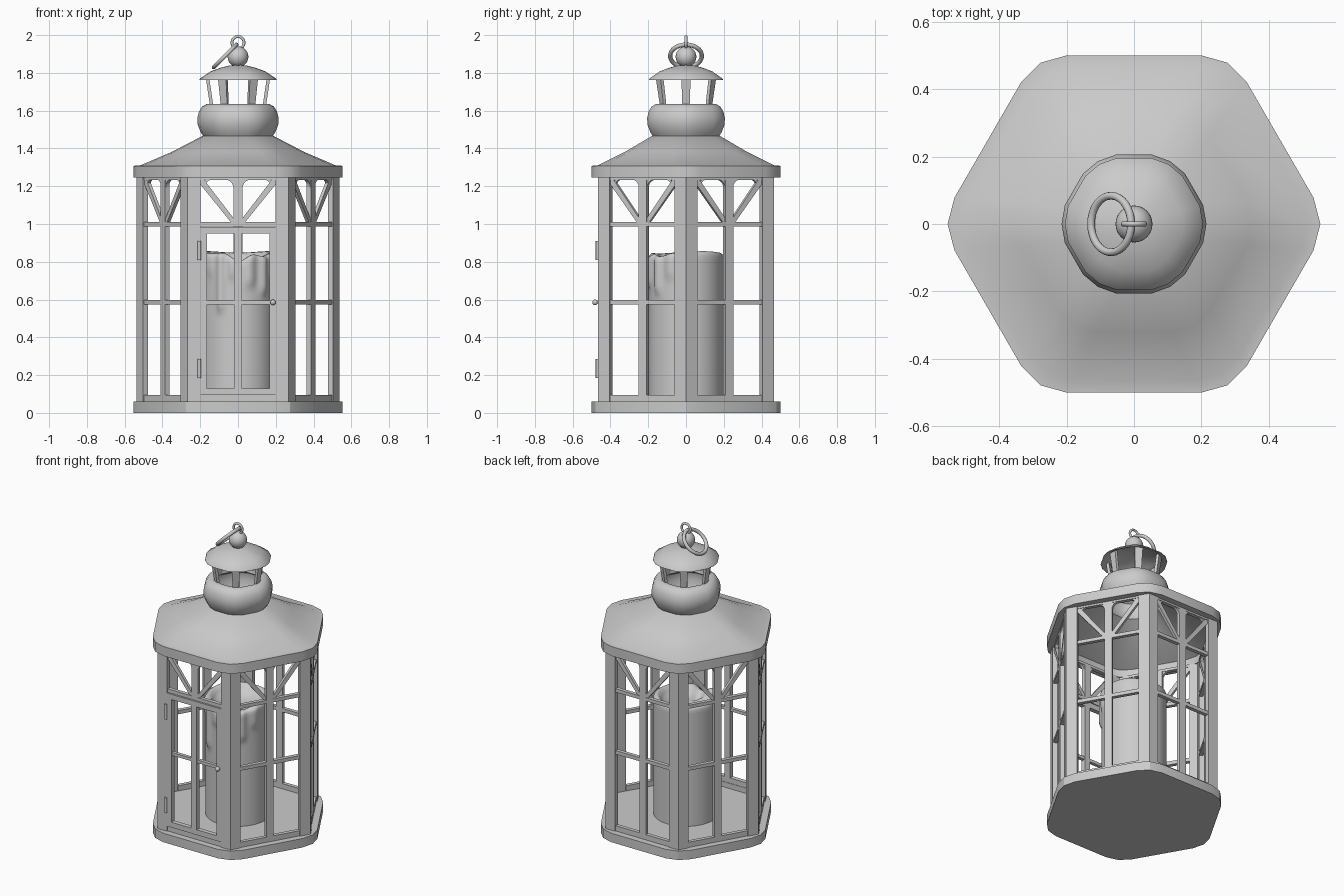
import bpy, bmesh, math
from math import sin, cos, pi, radians, exp
from mathutils import Vector

if "Cube" in bpy.data.objects:
    bpy.data.objects.remove(bpy.data.objects["Cube"])


def finish(name, bm, smooth=None):
    bmesh.ops.recalc_face_normals(bm, faces=bm.faces)
    me = bpy.data.meshes.new(name)
    bm.to_mesh(me)
    bm.free()
    ob = bpy.data.objects.new(name, me)
    bpy.context.collection.objects.link(ob)
    if smooth:
        shade(ob, smooth)
    return ob


def shade(ob, angle=40):
    bpy.ops.object.select_all(action='DESELECT')
    ob.select_set(True)
    bpy.context.view_layer.objects.active = ob
    bpy.ops.object.shade_smooth_by_angle(angle=radians(angle))


def ring(R, z, w):
    """18 points: w=0 gives a hexagon with cut corners, w=1 a circle."""
    off = radians(8.3 + (20 - 8.3) * w)
    side = 0.974 + 0.026 * w
    return [(R * f * cos(k * pi / 3 + o), R * f * sin(k * pi / 3 + o), z)
            for k in range(6) for o, f in ((-off, side), (0, 1), (off, side))]


def loft(name, rings, closed=False, smooth=40):
    bm = bmesh.new()
    rows = [[bm.verts.new(p) for p in r] for r in rings]
    n, m = len(rows[0]), len(rows)
    for i in range(m if closed else m - 1):
        a, b = rows[i], rows[(i + 1) % m]
        for j in range(n):
            bm.faces.new((a[j], a[(j + 1) % n], b[(j + 1) % n], b[j]))
    if not closed:
        bm.faces.new(rows[0])
        bm.faces.new(rows[-1])
    return finish(name, bm, smooth)


def extrude(bm, low, high):
    a = [bm.verts.new(p) for p in low]
    b = [bm.verts.new(p) for p in high]
    bm.faces.new(a)
    bm.faces.new(b)
    for i in range(len(a)):
        j = (i + 1) % len(a)
        bm.faces.new((a[i], a[j], b[j], b[i]))


def panel_prism(bm, ang, pts, d0, d1):
    """Outline (u, z) in the plane of a lantern side, between two depths."""
    n, u = Vector((cos(ang), sin(ang), 0)), Vector((-sin(ang), cos(ang), 0))
    f = lambda d: [n * d + u * p[0] + Vector((0, 0, p[1])) for p in pts]
    extrude(bm, f(d0), f(d1))


def panel_box(bm, ang, u0, u1, z0, z1, d0=0.434, d1=0.459):
    panel_prism(bm, ang, [(u0, z0), (u1, z0), (u1, z1), (u0, z1)], d0, d1)


# Base slab
loft("base", [ring(0.553, 0, 0), ring(0.553, 0.06, 0)], smooth=25)

# Corner posts, V-shaped in section
AP, L, T = 0.465, 0.07, 0.03
bm = bmesh.new()
for k in range(6):
    c = k * pi / 3
    P = Vector((cos(c), sin(c), 0)) * AP / cos(pi / 6)
    n = [Vector((cos(c + s * pi / 6), sin(c + s * pi / 6), 0)) for s in (1, -1)]
    e = [Vector((-n[0].y, n[0].x, 0)) * L, Vector((n[1].y, -n[1].x, 0)) * L]
    Q = P * (1 - T / AP)
    pts = [P + e[0], P, P + e[1], P + e[1] - n[1] * T, Q, P + e[0] - n[0] * T]
    extrude(bm, [p + Vector((0, 0, 0.06)) for p in pts],
            [p + Vector((0, 0, 1.25)) for p in pts])
finish("corner_posts", bm)

# Window bars on all six sides (the front one leaves room for the door)
H = 0.2
for k in range(6):
    ang = -pi / 2 + k * pi / 3
    bm = bmesh.new()
    panel_box(bm, ang, -H, H, 0.06, 0.095)
    panel_box(bm, ang, -H, H, 0.987, 1.01)
    panel_box(bm, ang, -H, H, 1.233, 1.25)
    panel_box(bm, ang, -0.024, 0.024, 1.0 if k == 0 else 0.09, 1.24)
    if k:
        panel_box(bm, ang, -H, H, 0.573, 0.597)
    for s in (-1, 1):
        # diagonal brace and rounded fillets under the top rail
        panel_prism(bm, ang, [(0, 1.0), (s * 0.03, 1.0), (s * 0.2, 1.21),
                              (s * 0.2, 1.235), (s * 0.18, 1.235)], 0.437, 0.456)
        for cx, d, r in ((s * 0.024, s, 0.045), (s * 0.172, -s, 0.035)):
            arc = [(cx + d * r * (1 - sin(t * pi / 12)), 1.235 - r + r * cos(t * pi / 12))
                   for t in range(7)]
            panel_prism(bm, ang, [(cx, 1.235)] + arc, 0.437, 0.456)
    finish("front_window_bars" if k == 0 else "side_window_bars", bm)

# Door
bm = bmesh.new()
F = -pi / 2
for u0, u1, z0, z1 in ((-0.2, -0.165, 0.095, 0.985), (0.168, 0.2, 0.095, 0.985),
                       (-0.165, 0.168, 0.095, 0.13), (-0.165, 0.168, 0.95, 0.985),
                       (-0.02, 0.022, 0.13, 0.95)):
    panel_box(bm, F, u0, u1, z0, z1, 0.437, 0.467)
panel_box(bm, F, -0.165, 0.168, 0.575, 0.595, 0.44, 0.462)
finish("door", bm)

# Door hinges and knob
for z in (0.235, 0.86):
    bpy.ops.mesh.primitive_cylinder_add(vertices=10, radius=0.009, depth=0.1,
                                        location=(-0.205, -0.469, z))
    bpy.context.object.name = "hinge"
    shade(bpy.context.object)
bpy.ops.mesh.primitive_uv_sphere_add(segments=14, ring_count=8, radius=0.015,
                                     location=(0.185, -0.481, 0.585))
bpy.context.object.name = "door_knob"
shade(bpy.context.object, 60)

# Roof shell with its rim
roof = [(0.553, 1.245, 0), (0.553, 1.308, 0), (0.515, 1.311, 0), (0.35, 1.382, 0.2),
        (0.19, 1.465, 0.6), (0.165, 1.465, 0.6), (0.33, 1.365, 0.2),
        (0.495, 1.295, 0), (0.495, 1.245, 0)]
loft("roof", [ring(*p) for p in roof], closed=True)

# Rounded neck above the roof
neck = [(0.18, 1.46), (0.197, 1.485), (0.213, 1.525), (0.215, 1.56), (0.207, 1.595),
        (0.19, 1.622), (0.165, 1.636), (0.14, 1.632), (0.135, 1.61), (0.185, 1.58),
        (0.195, 1.53), (0.165, 1.465)]
loft("neck", [ring(r, z, 0.6) for r, z in neck], closed=True)

# Slanted struts of the vent
bm = bmesh.new()
for k in range(6):
    c = k * pi / 3
    n, u = Vector((cos(c), sin(c), 0)), Vector((-sin(c), cos(c), 0))
    sec = lambda r, h, z: [n * (r + a) + u * b + Vector((0, 0, z))
                           for a, b in ((0, -h), (0, h), (-0.018, h), (-0.018, -h))]
    extrude(bm, sec(0.147, 0.019, 1.615), sec(0.172, 0.025, 1.785))
finish("vent_struts", bm)

# Cap
cap = [(0.205, 1.762), (0.202, 1.77), (0.145, 1.808), (0.09, 1.828), (0.04, 1.84),
       (0.004, 1.842), (0.004, 1.826), (0.085, 1.814), (0.14, 1.794), (0.195, 1.762)]
loft("cap", [ring(r, z, 0.6) for r, z in cap], closed=True, smooth=50)

# Finial ball, eyelet and carrying ring
bpy.ops.mesh.primitive_uv_sphere_add(segments=24, ring_count=14, radius=0.055,
                                     location=(0, 0, 1.885))
bpy.context.object.name = "finial_ball"
shade(bpy.context.object, 60)
for name, loc, rot, R, r in (("eyelet", (0, 0, 1.96), (pi / 2, 0, 0), 0.032, 0.0075),
                             ("carrying_ring", (-0.068, 0, 1.89), (0, -pi / 4, 0), 0.084, 0.0115)):
    bpy.ops.mesh.primitive_torus_add(location=loc, rotation=rot, major_radius=R, minor_radius=r,
                                     major_segments=32, minor_segments=10)
    bpy.context.object.name = name
    shade(bpy.context.object, 60)

# Candle: wavy rim, melted pool, wax runs as (angle, width, lowest z, bulge)
RUNS = [(-117, 6, 0.53, 0.022), (-98, 8, 0.70, 0.014), (-72, 9, 0.66, 0.016),
        (-48, 7, 0.62, 0.018), (-25, 9, 0.70, 0.012), (-140, 10, 0.72, 0.010)]
N = 96


def wax(t, z):
    d = math.degrees(t)
    out = 0
    for a, w, low, amp in RUNS:
        x = (d - a + 180) % 360 - 180
        out = max(out, amp * exp(-(x / w) ** 2) / (1 + exp(-(z - low - 0.015) / 0.008)))
    return out


def rim(t):
    front = exp(-(((math.degrees(t) + 80 + 180) % 360 - 180) / 38) ** 2)
    return 0.852 - front * (0.035 + 0.018 * sin(7 * t)) + 0.004 * sin(3 * t)


rings = []
angs = [2 * pi * i / N for i in range(N)]
for i in range(34):
    row = []
    for t in angs:
        z = 0.06 + (rim(t) - 0.082) * i / 33
        r = 0.197 + wax(t, z)
        row.append((r * cos(t), r * sin(t), z))
    rings.append(row)
for r, dz in ((0.192, -0.008), (0.18, 0), (0.165, -0.004), (0.15, -0.025), (0.13, -0.045)):
    rings.append([((r + wax(t, 0.85) * (r > 0.17)) * cos(t), (r + wax(t, 0.85) * (r > 0.17)) * sin(t),
                   rim(t) + dz) for t in angs])
rings.append([(0.06 * cos(t), 0.06 * sin(t), 0.785) for t in angs])
loft("candle", rings, smooth=60)

# Wick
bpy.ops.mesh.primitive_cylinder_add(vertices=8, radius=0.006, depth=0.06, location=(0, 0, 0.81))
bpy.context.object.name = "wick"
